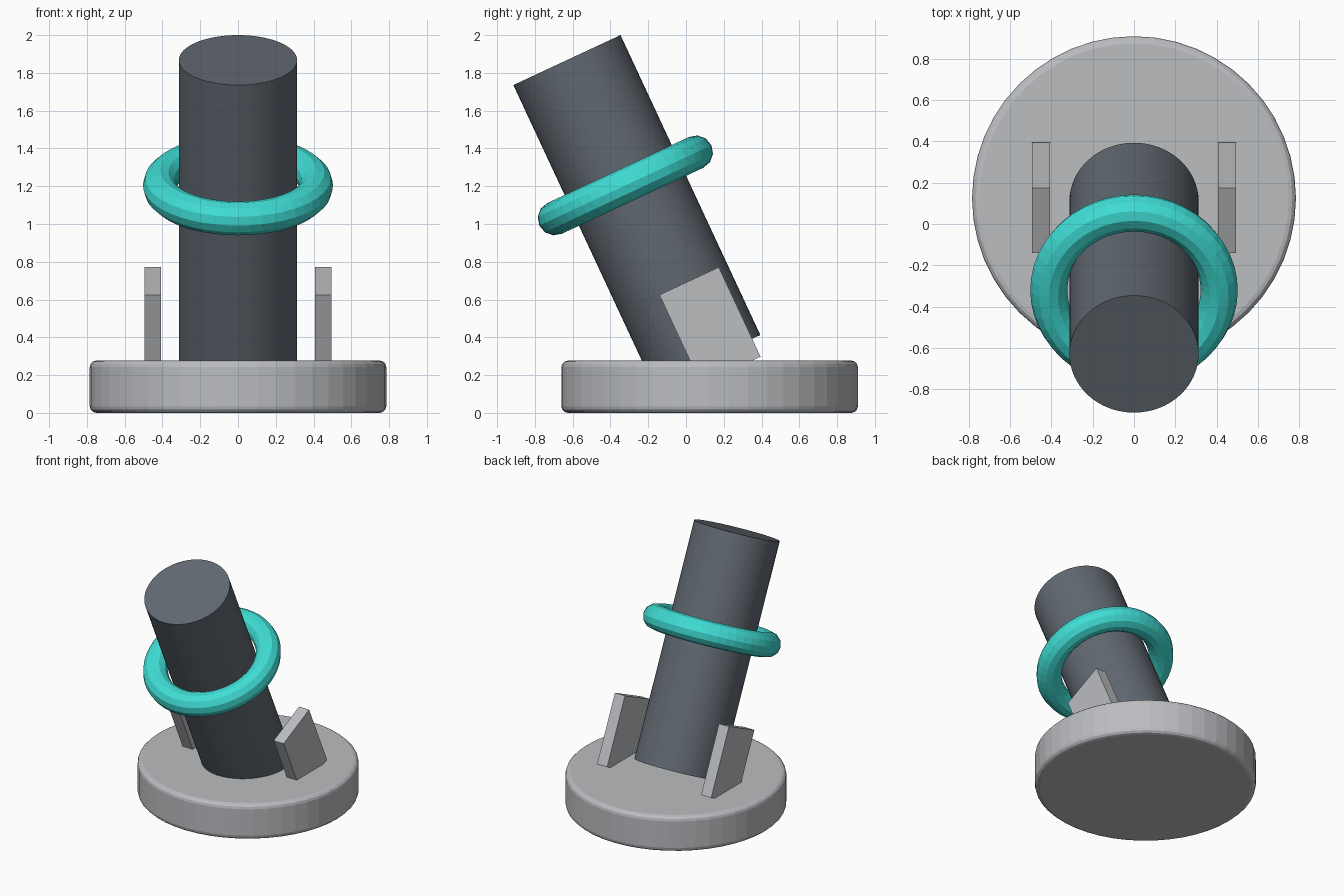
import bpy
from math import radians
from mathutils import Matrix, Vector

cube = bpy.data.objects.get("Cube")
if cube:
    bpy.data.objects.remove(cube, do_unlink=True)


def material(name, rgb):
    mat = bpy.data.materials.new(name)
    mat.use_nodes = True
    mat.diffuse_color = (*rgb, 1)
    mat.node_tree.nodes["Principled BSDF"].inputs["Base Color"].default_value = (*rgb, 1)
    return mat


light_grey = material("light_grey", (0.50, 0.51, 0.53))
slate = material("slate", (0.12, 0.14, 0.165))
teal = material("teal", (0.05, 0.72, 0.66))

TILT = radians(25)
FOOT = Vector((0, 0.11, 0.28))
AXIS = Matrix.Rotation(TILT, 3, "X") @ Vector((0, 0, 1))


def finish(name, mat):
    obj = bpy.context.object
    obj.name = name
    obj.data.materials.append(mat)
    return obj


# Round base with softened rims
bpy.ops.mesh.primitive_cylinder_add(vertices=48, radius=0.785, depth=0.277,
                                    location=(0, 0.125, 0.1385))
base = finish("base", light_grey)
bevel = base.modifiers.new("rim", "BEVEL")
bevel.width = 0.035
bevel.segments = 3
bevel.limit_method = "ANGLE"

# Leaning tube
LENGTH = 1.752
bpy.ops.mesh.primitive_cylinder_add(vertices=64, radius=0.313, depth=LENGTH,
                                    location=FOOT + AXIS * LENGTH / 2,
                                    rotation=(TILT, 0, 0))
finish("tube", slate)

# Ring around the tube
bpy.ops.mesh.primitive_torus_add(major_segments=48, minor_segments=12,
                                 major_radius=0.413, minor_radius=0.09,
                                 location=FOOT + AXIS * 1.02,
                                 rotation=(TILT, 0, 0))
finish("ring", teal)

# Pair of support brackets, tilted with the tube
for side, name in ((1, "left_bracket"), (-1, "right_bracket")):
    bpy.ops.mesh.primitive_cube_add(size=1, location=(side * 0.451, 0.127, 0.461),
                                    rotation=(TILT, 0, 0))
    bracket = finish(name, light_grey)
    bracket.scale = (0.087, 0.347, 0.523)
